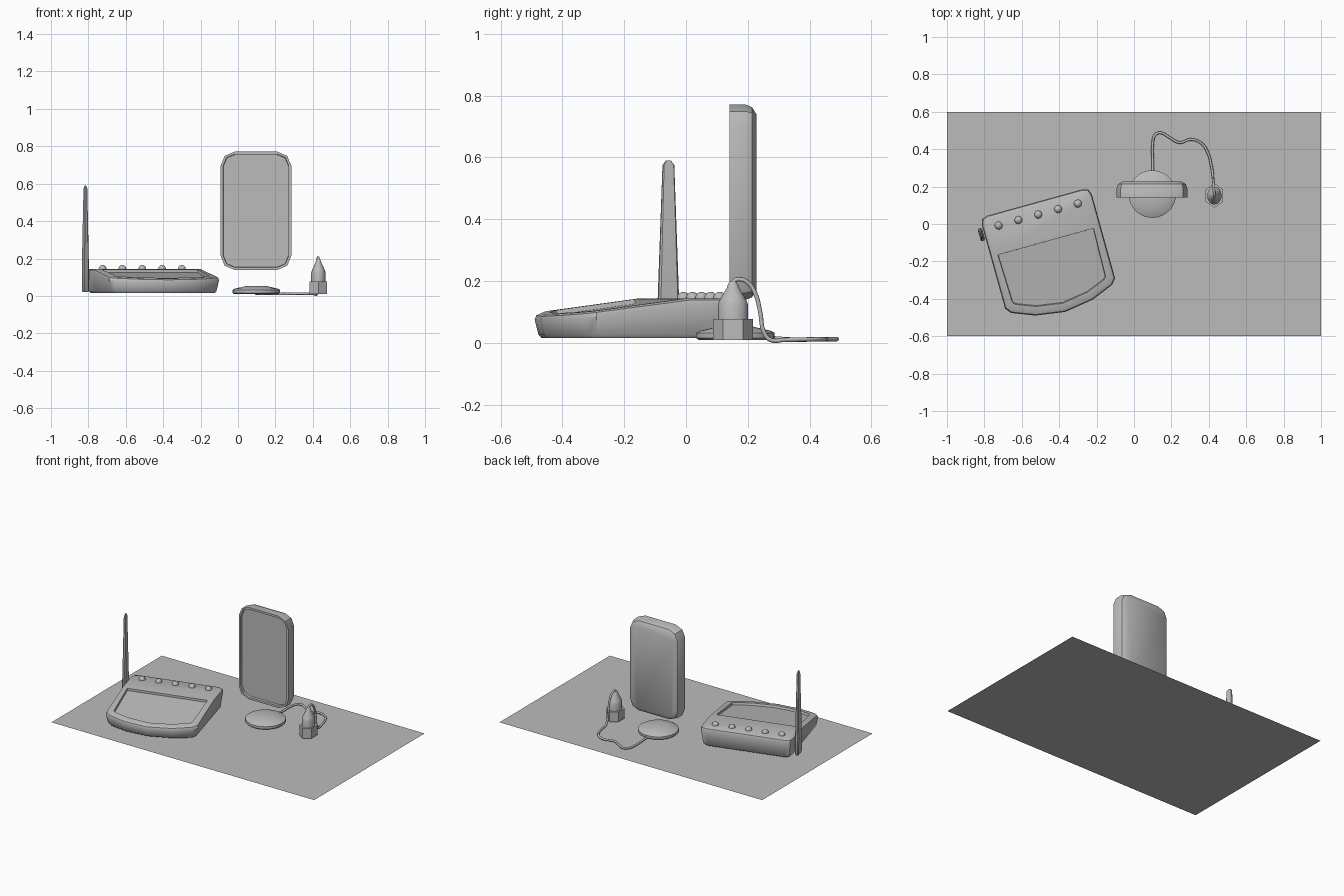
import bpy, bmesh, math
from mathutils import Matrix, Vector

if "Cube" in bpy.data.objects:
    bpy.data.objects.remove(bpy.data.objects["Cube"])

grey = bpy.data.materials.new("plain_grey")
grey.diffuse_color = (0.5, 0.5, 0.5, 1)
grey.use_nodes = True
grey.node_tree.nodes["Principled BSDF"].inputs["Base Color"].default_value = grey.diffuse_color


def finish(name, bm, smooth=True, closed=True):
    if closed:
        bmesh.ops.recalc_face_normals(bm, faces=bm.faces)
    me = bpy.data.meshes.new(name)
    bm.to_mesh(me)
    bm.free()
    ob = bpy.data.objects.new(name, me)
    bpy.context.collection.objects.link(ob)
    me.materials.append(grey)
    bpy.ops.object.select_all(action='DESELECT')
    ob.select_set(True)
    bpy.context.view_layer.objects.active = ob
    if smooth:
        bpy.ops.object.shade_smooth_by_angle(angle=math.radians(35))
    return ob


def loft(rings, cap_start=True, cap_end=True):
    """Skin a list of equally long point loops."""
    bm = bmesh.new()
    vs = [[bm.verts.new(p) for p in r] for r in rings]
    for a, b in zip(vs, vs[1:]):
        n = len(a)
        for i in range(n):
            j = (i + 1) % n
            bm.faces.new((a[i], a[j], b[j], b[i]))
    if cap_start:
        bm.faces.new(vs[0][::-1])
    if cap_end:
        bm.faces.new(vs[-1])
    return bm, vs


def circle(cx, cy, rx, ry, z, n):
    return [(cx + rx * math.sin(2 * math.pi * i / n),
             cy + ry * math.cos(2 * math.pi * i / n), z) for i in range(n)]


# ground sheet
bm = bmesh.new()
bm.faces.new([bm.verts.new(p) for p in
              ((-1, -.6, 0), (1, -.6, 0), (1, .6, 0), (-1, .6, 0))])
finish("table_sheet", bm, False, False)

# console: sloped, bowed body with recessed screen
half = [(.16, -.583), (.28, -.535), (.305, -.505), (.305, -.19),
        (.305, -.04), (.295, -.01), (.265, 0)]
outline = [(0, -.607)] + half + [(-u, v) for u, v in reversed(half)]
place = Matrix.Translation((-.53, .115, 0)) @ Matrix.Rotation(math.radians(15.5), 4, 'Z')


def top_z(v):
    return .144 if v > -.195 else .144 - (-.19 - v) * .125


def ring(d, z):
    s = 1 - d / .305
    return [(u * s, -.3 + (v + .3) * s, z(v)) for u, v in outline]


bm, vs = loft([ring(.022, lambda v: .015), ring(.012, lambda v: .026),
               ring(0, lambda v: top_z(v) - .02),
               ring(.005, lambda v: top_z(v) - .006),
               ring(.018, top_z)], cap_end=False)
t = vs[-1]
bm.faces.new(t[4:12])                     # flat key strip
front = bm.faces.new(t[:5] + t[11:])      # sloped front
bmesh.ops.recalc_face_normals(bm, faces=bm.faces)
bmesh.ops.inset_individual(bm, faces=[front], thickness=.03)
bmesh.ops.inset_individual(bm, faces=[front], thickness=.003, depth=-.015)
bm.transform(place)
finish("console_body", bm)

# round console buttons
for i in range(5):
    bm = bmesh.new()
    bmesh.ops.create_uvsphere(bm, u_segments=16, v_segments=10, radius=.021)
    bm.transform(place @ Matrix.Translation(((i - 2) * .11, -.067, .144)))
    finish("console_button_%d" % (i + 1), bm)

# tapered antenna on the console's left side
rot = Matrix.Rotation(math.radians(15.5), 4, 'Z')
rings = []
for a, b, z in ((.008, .030, .02), (.012, .035, .03), (.012, .034, .15),
                (.006, .019, .575), (.002, .008, .59)):
    c = a * .5
    pts = [(a, b - c), (a - c, b), (-a + c, b), (-a, b - c),
           (-a, -b + c), (-a + c, -b), (a - c, -b), (a, -b + c)]
    rings.append([rot @ Vector((x, y, z)) + Vector((-.816, -.057, 0)) for x, y in pts])
finish("antenna", loft(rings)[0])


# upright display panel with rounded corners
def panel_ring(d, y):
    hw, hh, r = .189 - d, .316 - d, .075 - d
    pts = []
    for k, (sx, sz) in enumerate(((1, 1), (-1, 1), (-1, -1), (1, -1))):
        for s in range(3):
            a = math.pi / 2 * k + math.pi / 4 * s
            pts.append((.096 + sx * (hw - r) + r * math.cos(a), y,
                        .455 + sz * (hh - r) + r * math.sin(a)))
    return pts


finish("display_panel", loft([panel_ring(.016, .156), panel_ring(.014, .141),
                              panel_ring(0, .141), panel_ring(0, .192),
                              panel_ring(.008, .213), panel_ring(.032, .228)])[0])

# round base disc
finish("base_disc", loft([circle(.098, .16, r, r, z, 32) for r, z in
                          ((.12, .01), (.127, .016), (.127, .032),
                           (.115, .039), (.05, .054))])[0])

# hexagonal plug foot and its stepped neck
finish("plug_foot", loft([circle(.43, .152, .054, .065, z, 6)
                          for z in (.01, .077)])[0])
finish("plug_neck", loft([circle(.43, .152, r * .8, r, z, 16) for r, z in
                          ((.048, .07), (.048, .125), (.043, .138),
                           (.02, .178), (.016, .19), (.008, .2))])[0])

# cord from the disc to the plug
path = [(.1, .27, .016), (.1, .34, .011), (.1, .43, .011), (.112, .475, .011),
        (.14, .488, .012), (.19, .462, .012), (.245, .435, .011),
        (.3, .452, .012), (.36, .432, .012), (.395, .38, .011),
        (.412, .32, .01), (.42, .272, .01), (.422, .252, .035),
        (.423, .24, .1), (.425, .224, .16), (.427, .2, .195),
        (.428, .172, .206), (.43, .154, .198), (.43, .152, .17)]
cu = bpy.data.curves.new("cord", 'CURVE')
cu.dimensions = '3D'
cu.bevel_depth = .007
cu.bevel_resolution = 2
cu.use_fill_caps = True
sp = cu.splines.new('BEZIER')
sp.resolution_u = 4
sp.bezier_points.add(len(path) - 1)
for bp, p in zip(sp.bezier_points, path):
    bp.co = p
    bp.handle_left_type = bp.handle_right_type = 'AUTO'
cord = bpy.data.objects.new("cord", cu)
cu.materials.append(grey)
bpy.context.collection.objects.link(cord)
bpy.ops.object.select_all(action='DESELECT')
cord.select_set(True)
bpy.context.view_layer.objects.active = cord
bpy.ops.object.convert(target='MESH')
bpy.ops.object.shade_smooth_by_angle(angle=math.radians(60))
